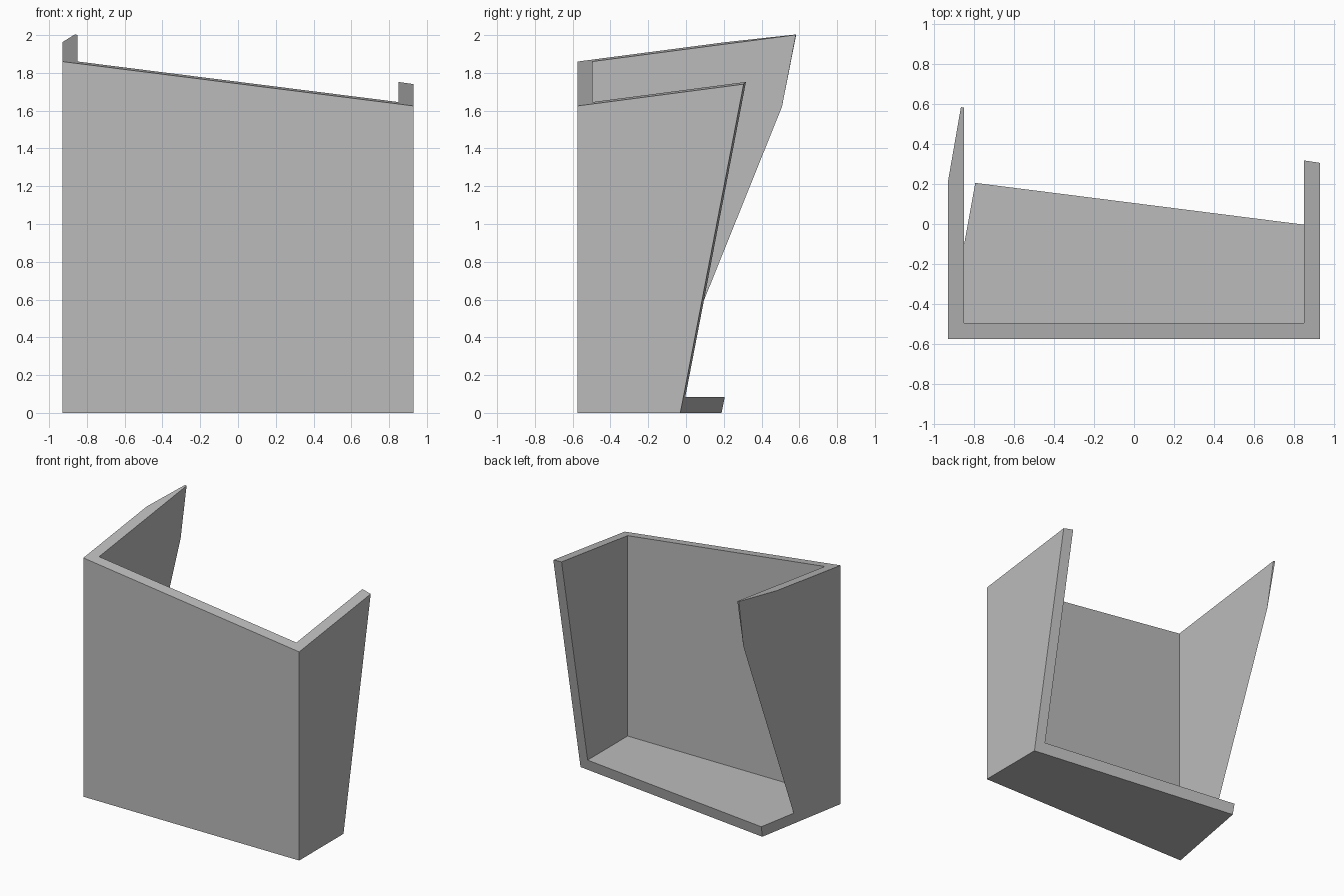
import bpy, bmesh
from mathutils import Vector

cube = bpy.data.objects.get("Cube")
if cube:
    bpy.data.objects.remove(cube, do_unlink=True)

grey = bpy.data.materials.new("plain_grey")
grey.use_nodes = True
colour = (0.5, 0.5, 0.5, 1.0)
grey.diffuse_color = colour
grey.node_tree.nodes["Principled BSDF"].inputs["Base Color"].default_value = colour


def box(name, lo, hi, cuts=()):
    """Box between two corners, trimmed by planes (point, outward normal)."""
    bm = bmesh.new()
    bmesh.ops.create_cube(bm, size=1)
    lo, hi = Vector(lo), Vector(hi)
    for v in bm.verts:
        v.co = (lo + hi) / 2 + v.co * (hi - lo)
    for point, normal in cuts:
        res = bmesh.ops.bisect_plane(
            bm, geom=bm.verts[:] + bm.edges[:] + bm.faces[:], dist=1e-5,
            plane_co=point, plane_no=normal, clear_outer=True)
        rim = [e for e in res["geom_cut"] if isinstance(e, bmesh.types.BMEdge)]
        bmesh.ops.holes_fill(bm, edges=rim, sides=0)
    bmesh.ops.recalc_face_normals(bm, faces=bm.faces)
    mesh = bpy.data.meshes.new(name)
    bm.to_mesh(mesh)
    bm.free()
    mesh.materials.append(grey)
    obj = bpy.data.objects.new(name, mesh)
    bpy.context.collection.objects.link(obj)
    return obj


# Trimming planes: sloping top, leaning back, narrow bevel on the right wall
top_cut = ((0.93, -0.575, 1.625), (0.1263, -0.131, 1))
back_cut = ((0.93, -0.03, 0), (0.127, 1, -0.1925))
bevel_cut = ((-0.85, -0.145, 0), (-5.5, 1, -0.403))

# Solid outer block, then hollowed out towards the top and back
shell = box("open_shell", (-0.93, -0.575, 0), (0.93, 0.9, 2.4),
            (top_cut, back_cut, bevel_cut))
cavity = box("cavity_cutter", (-0.85, -0.495, 0.085), (0.85, 2, 3))
cavity.hide_render = True

mod = shell.modifiers.new("hollow", "BOOLEAN")
mod.operation = "DIFFERENCE"
mod.solver = "EXACT"
mod.object = cavity
bpy.context.view_layer.objects.active = shell
shell.select_set(True)
bpy.ops.object.modifier_apply(modifier=mod.name)
bpy.data.objects.remove(cavity, do_unlink=True)
